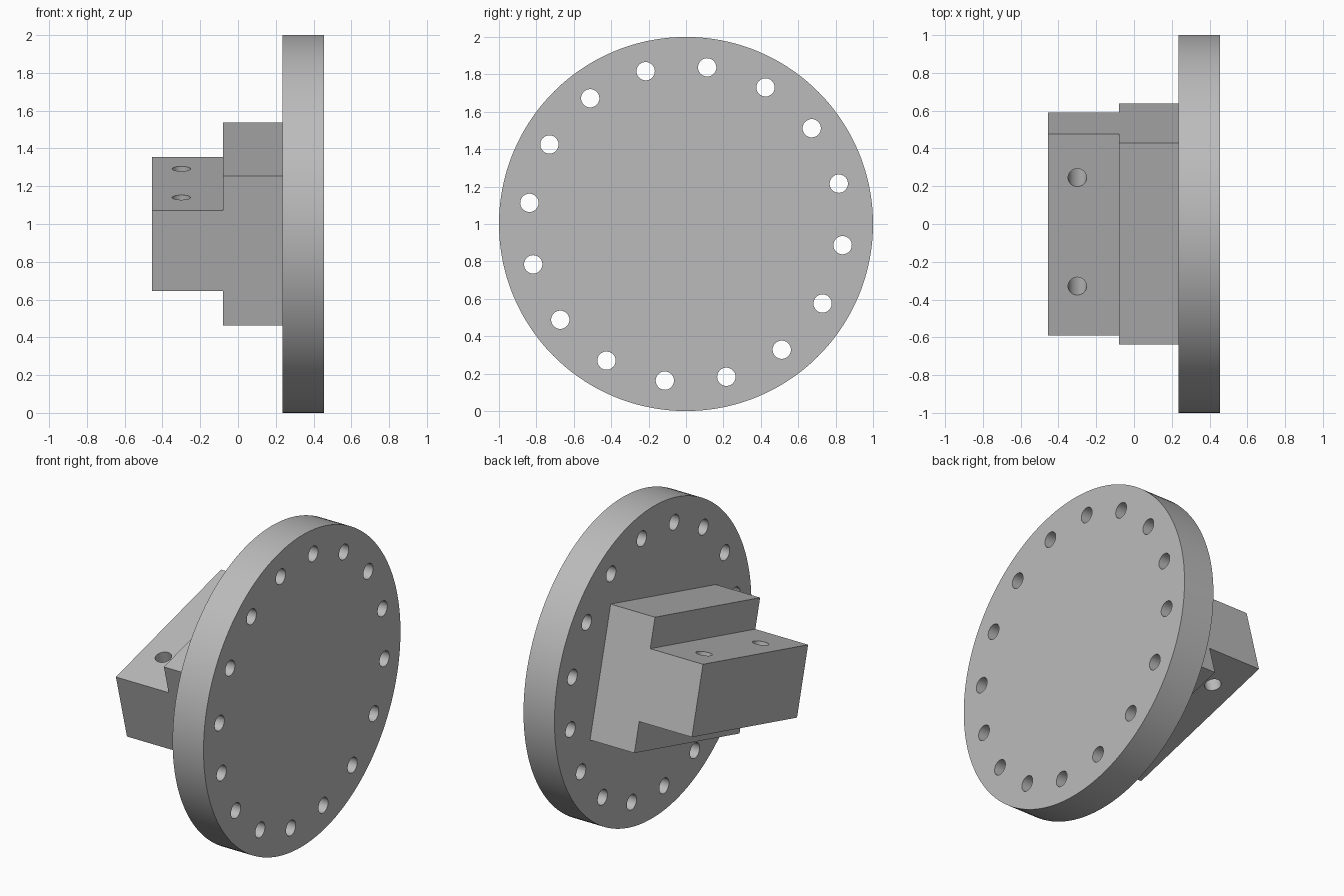
import bpy, bmesh, math
from mathutils import Matrix, Vector

if "Cube" in bpy.data.objects:
    bpy.data.objects.remove(bpy.data.objects["Cube"], do_unlink=True)

TILT = math.radians(14.8)          # whole fixture is turned about the disc axis
X_TIP, X_STEP, X_BASE, X_FACE = -0.455, -0.08, 0.235, 0.455

grey = bpy.data.materials.new("plain grey")
grey.use_nodes = True
colour = (0.5, 0.5, 0.5, 1)
grey.diffuse_color = colour
grey.node_tree.nodes["Principled BSDF"].inputs["Base Color"].default_value = colour


def make_object(name, bm):
    bmesh.ops.recalc_face_normals(bm, faces=bm.faces)
    mesh = bpy.data.meshes.new(name)
    bm.to_mesh(mesh)
    bm.free()
    mesh.materials.append(grey)
    obj = bpy.data.objects.new(name, mesh)
    obj.location.z = 1
    obj.rotation_euler.x = TILT
    bpy.context.collection.objects.link(obj)
    return obj


def add_cylinder(bm, centre, radius, depth, segments, turn=Matrix()):
    bmesh.ops.create_cone(bm, cap_ends=True, segments=segments, radius1=radius,
                          radius2=radius, depth=depth,
                          matrix=Matrix.Translation(centre) @ turn)


def drill(obj, cutter_bm):
    """Cut the holes, apply the cut and discard the cutter."""
    cutter = make_object("hole_cutter", cutter_bm)
    cutter.hide_render = True
    bpy.ops.object.select_all(action='DESELECT')
    bpy.context.view_layer.objects.active = obj
    obj.select_set(True)
    mod = obj.modifiers.new("holes", 'BOOLEAN')
    mod.operation = 'DIFFERENCE'
    mod.solver = 'EXACT'
    mod.object = cutter
    bpy.ops.object.modifier_apply(modifier=mod.name)
    bpy.data.objects.remove(cutter, do_unlink=True)
    bpy.ops.object.shade_smooth_by_angle(angle=math.radians(30))


# Round flange with a ring of bolt holes
along_x = Matrix.Rotation(math.pi / 2, 4, 'Y')
mid_x = (X_BASE + X_FACE) / 2
bm = bmesh.new()
add_cylinder(bm, (mid_x, 0, 0), 1, X_FACE - X_BASE, 144, along_x)
flange = make_object("flange", bm)

holes = bmesh.new()
for i in range(16):
    a = i * math.tau / 16
    add_cylinder(holes, (mid_x, 0.845 * math.cos(a), 0.845 * math.sin(a)),
                 0.049, 0.5, 32, along_x)
drill(flange, holes)

# Stepped mounting block, a T-shaped profile extruded across the flange
half_length, half_base, half_tongue = 0.552, 0.41, 0.22
upper = [(X_TIP, half_tongue), (X_STEP, half_tongue),
         (X_STEP, half_base), (X_BASE, half_base)]
profile = upper + [(x, -z) for x, z in reversed(upper)]
bm = bmesh.new()
face = bm.faces.new([bm.verts.new((x, -half_length, z)) for x, z in profile])
ext = bmesh.ops.extrude_face_region(bm, geom=[face])
bmesh.ops.translate(bm, vec=Vector((0, 2 * half_length, 0)),
                    verts=[v for v in ext["geom"] if isinstance(v, bmesh.types.BMVert)])
block = make_object("stepped_block", bm)

# Two pin holes through the tongue
holes = bmesh.new()
for y in (-0.282, 0.312):
    add_cylinder(holes, (-0.3, y, 0), 0.049, 1, 32)
drill(block, holes)
